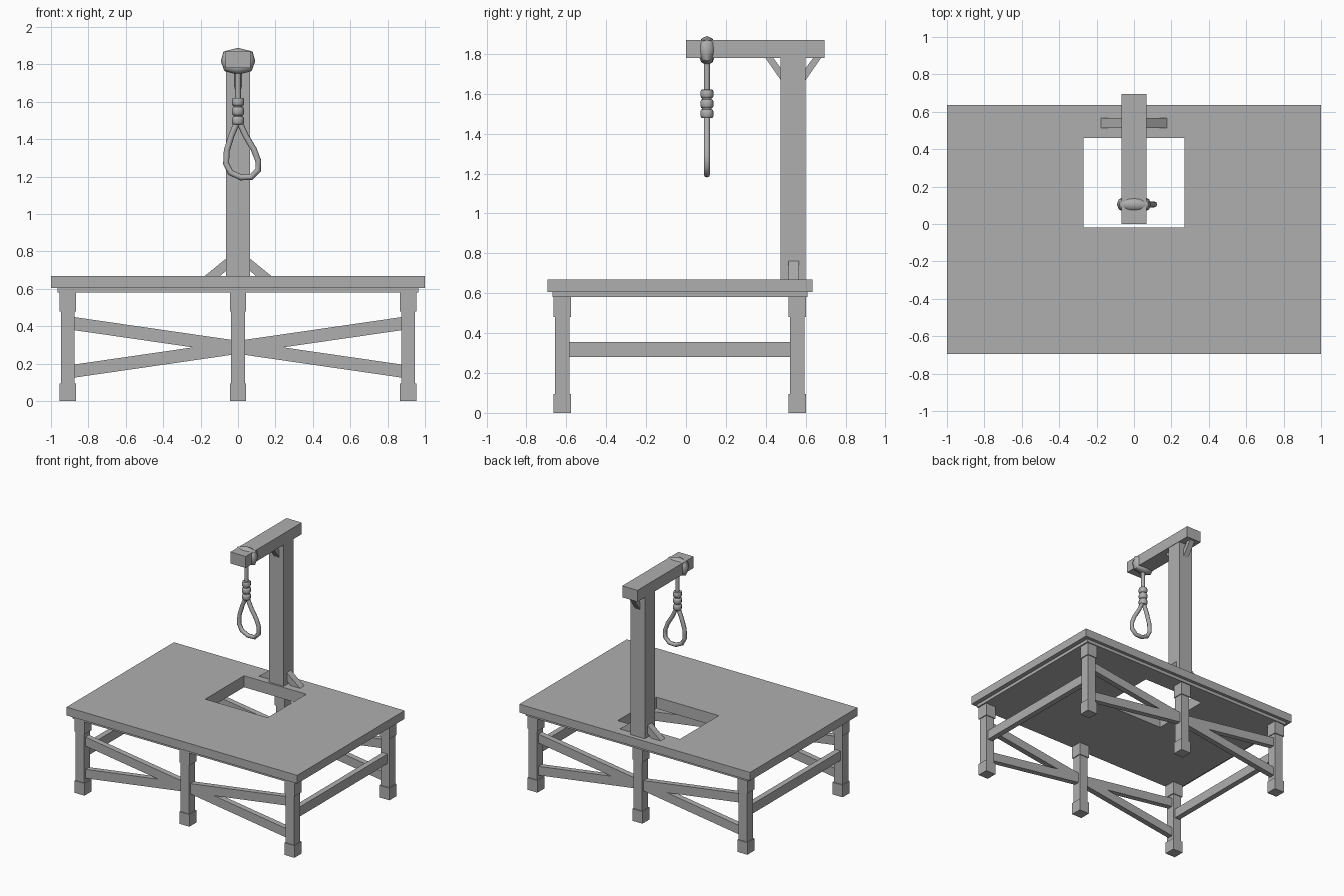
import bpy, bmesh, math
from mathutils import Vector

cube = bpy.data.objects.get("Cube")
if cube:
    bpy.data.objects.remove(cube, do_unlink=True)

GREY = (0.43, 0.43, 0.43, 1)
grey = bpy.data.materials.new("plain grey")
grey.use_nodes = True
grey.diffuse_color = GREY
grey.node_tree.nodes["Principled BSDF"].inputs["Base Color"].default_value = GREY


def finish(name, bm):
    bmesh.ops.recalc_face_normals(bm, faces=bm.faces)
    mesh = bpy.data.meshes.new(name)
    bm.to_mesh(mesh)
    bm.free()
    mesh.materials.append(grey)
    ob = bpy.data.objects.new(name, mesh)
    bpy.context.collection.objects.link(ob)
    return ob


def prism(name, points, push):
    """Extrude a flat outline along a vector."""
    bm = bmesh.new()
    face = bm.faces.new([bm.verts.new(p) for p in points])
    moved = bmesh.ops.extrude_face_region(bm, geom=[face], use_keep_orig=True)["geom"]
    bmesh.ops.translate(bm, vec=push, verts=[v for v in moved if isinstance(v, bmesh.types.BMVert)])
    return finish(name, bm)


def rect(x0, x1, y0, y1, z):
    return [(x0, y0, z), (x1, y0, z), (x1, y1, z), (x0, y1, z)]


def box(name, x0, x1, y0, y1, z0, z1):
    return prism(name, rect(x0, x1, y0, y1, z0), (0, 0, z1 - z0))


def slab_with_hole(name, outer, hole, z0, z1):
    bm = bmesh.new()
    o = [bm.verts.new(p) for p in rect(*outer, z0)]
    h = [bm.verts.new(p) for p in rect(*hole, z0)]
    faces = [bm.faces.new((o[i], o[(i + 1) % 4], h[(i + 1) % 4], h[i])) for i in range(4)]
    moved = bmesh.ops.extrude_face_region(bm, geom=faces, use_keep_orig=True)["geom"]
    bmesh.ops.translate(bm, vec=(0, 0, z1 - z0), verts=[v for v in moved if isinstance(v, bmesh.types.BMVert)])
    return finish(name, bm)


def tube(name, points, radii, closed=False):
    """Round rope through points, with a radius at each point."""
    curve = bpy.data.curves.new(name, "CURVE")
    curve.dimensions = "3D"
    curve.bevel_depth = 1
    curve.bevel_resolution = 2
    curve.use_fill_caps = not closed
    spline = curve.splines.new("POLY")
    spline.points.add(len(points) - 1)
    for point, co, r in zip(spline.points, points, radii):
        point.co = (*co, 1)
        point.radius = r
    spline.use_cyclic_u = closed
    curve.materials.append(grey)
    ob = bpy.data.objects.new(name, curve)
    bpy.context.collection.objects.link(ob)
    bpy.ops.object.select_all(action="DESELECT")
    ob.select_set(True)
    bpy.context.view_layer.objects.active = ob
    bpy.ops.object.convert(target="MESH")
    bpy.ops.object.shade_smooth_by_angle(angle=math.radians(50))


# Platform with the square opening, and the thinner layer under it
hole = (-0.27, 0.27, -0.02, 0.46)
slab_with_hole("deck", (-1, 1, -0.695, 0.635), hole, 0.605, 0.67)
slab_with_hole("deck_underlayer", (-0.965, 0.965, -0.67, 0.61), hole, 0.58, 0.605)

# Six legs with wider blocks at top and foot
ROWS = {"front": -0.62, "back": 0.558}
COLUMNS = {"right": -0.91, "middle": 0, "left": 0.91}
for row, y in ROWS.items():
    for col, x in COLUMNS.items():
        for part, w, z0, z1 in (("foot", 0.044, 0, 0.095), ("leg", 0.037, 0.095, 0.48),
                                ("leg_top", 0.044, 0.48, 0.58)):
            box(f"{row}_{col}_{part}", x - w, x + w, y - w, y + w, z0, z1)

# Crossed braces on the front and back
for row, y in ROWS.items():
    for s in (-1, 1):
        outline = [(-0.88 * s, 0.38), (0.88 * s, 0.125), (0.88 * s, 0.195), (-0.88 * s, 0.45)]
        prism(f"{row}_cross_brace", [(x, y - 0.022, z) for x, z in outline], (0, 0.044, 0))

# Side rails
for side in ("right", "left"):
    x = COLUMNS[side]
    box(f"{side}_rail", x - 0.022, x + 0.022, -0.59, 0.53, 0.28, 0.355)

# Upright post and overhead beam
box("post", -0.063, 0.063, 0.475, 0.6, 0.67, 1.78)
box("beam", -0.066, 0.066, 0, 0.695, 1.78, 1.87)

# Angled struts at the foot and the top of the post
for s in (-1, 1):
    foot = [(0.06, 0.7), (0.095, 0.67), (0.177, 0.67), (0.06, 0.765)]
    prism("post_foot_strut", [(x * s, 0.514, z) for x, z in foot], (0, 0.052, 0))
    top = [(0.06, 1.665), (0.14, 1.78), (0.1, 1.78), (0.06, 1.725)]
    prism("beam_strut", [(-0.022, 0.5375 + y * s, z) for y, z in top], (0.044, 0, 0))

# Rope wrapped round the beam
Y = 0.105
wrap = [(0.05, 1.842), (0, 1.85), (-0.05, 1.842), (-0.053, 1.82),
        (-0.046, 1.793), (0, 1.784), (0.046, 1.793), (0.053, 1.82)]
tube("rope_wrap", [(x, Y, z) for x, z in wrap], [0.039] * len(wrap), closed=True)

# Hanging rope with three knot bands
stem = [(1.78, 0.015), (1.621, 0.015)]
for z in (1.6, 1.55, 1.5):
    stem += [(z + 0.02, 0.029), (z + 0.01, 0.033), (z - 0.01, 0.033), (z - 0.02, 0.029), (z - 0.022, 0.024)]
    if z > 1.5:
        stem.append((z - 0.028, 0.024))
tube("hanging_rope", [(0, Y, z) for z, r in stem], [r for z, r in stem])

# Rope loop
loop = [(-0.005, 1.49), (-0.035, 1.42), (-0.06, 1.34), (-0.064, 1.27), (-0.04, 1.222), (0.015, 1.196),
        (0.07, 1.198), (0.107, 1.235), (0.108, 1.285), (0.085, 1.345), (0.04, 1.42), (0.008, 1.49)]
tube("rope_loop", [(x, Y, z) for x, z in loop], [0.016] * len(loop))
